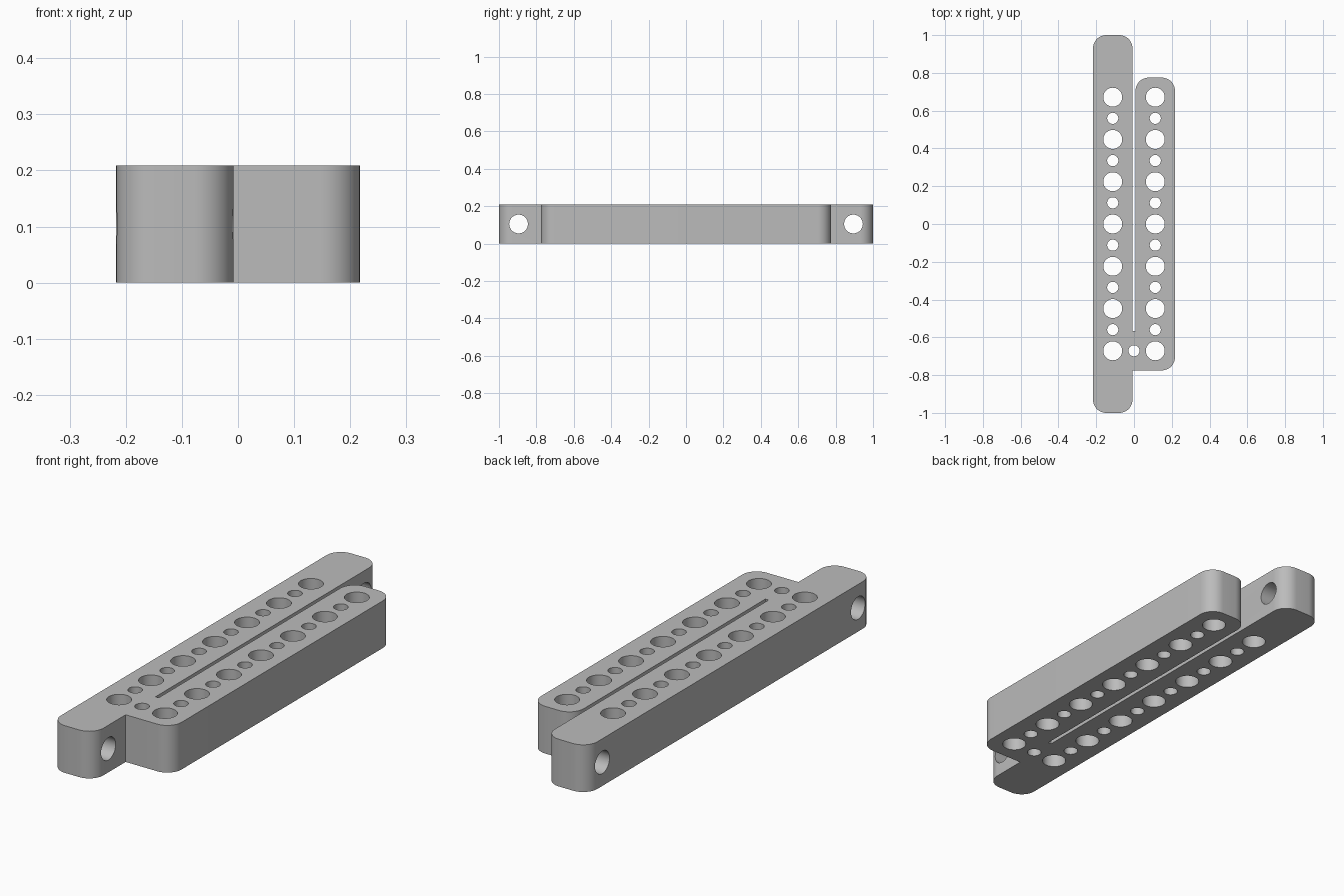
import bpy
import bmesh
from math import pi, sin, cos, radians
from mathutils import Matrix, Vector

cube = bpy.data.objects.get("Cube")
if cube:
    bpy.data.objects.remove(cube, do_unlink=True)

HEIGHT = 0.209
OUTER, INNER = 0.217, 0.008       # bar edges measured from the middle
LONG, SHORT = 1.0, 0.775          # half lengths of the two bars
SLOT_END = -0.567
RADIUS = 0.07
PITCH = 0.2238
BIG, SMALL = 0.05, 0.0295
BAR_X = (OUTER + INNER) / 2

grey = bpy.data.materials.new("plain grey")
grey.use_nodes = True
colour = (0.5, 0.5, 0.5, 1)
grey.diffuse_color = colour
grey.node_tree.nodes["Principled BSDF"].inputs["Base Color"].default_value = colour


def make_object(name, bm):
    mesh = bpy.data.meshes.new(name)
    bm.to_mesh(mesh)
    bm.free()
    mesh.materials.append(grey)
    obj = bpy.data.objects.new(name, mesh)
    bpy.context.collection.objects.link(obj)
    return obj


def rounded(corners, steps=12):
    """Replace each right-angled corner (x, y, radius) by an arc."""
    points = []
    for i, (x, y, r) in enumerate(corners):
        c = Vector((x, y))
        if r == 0:
            points.append(c)
            continue
        before = (Vector(corners[i - 1][:2]) - c).normalized()
        after = (Vector(corners[(i + 1) % len(corners)][:2]) - c).normalized()
        centre = c + r * (before + after)
        for k in range(steps + 1):
            a = pi / 2 * k / steps
            points.append(centre - r * (after * cos(a) + before * sin(a)))
    return points


# Two parallel bars joined by a bridge at the front end
outline = rounded([
    (-OUTER, -LONG, RADIUS), (-INNER, -LONG, RADIUS), (-INNER, -SHORT, 0),
    (OUTER, -SHORT, RADIUS), (OUTER, SHORT, RADIUS), (INNER, SHORT, RADIUS),
    (INNER, SLOT_END, 0), (-INNER, SLOT_END, 0),
    (-INNER, LONG, RADIUS), (-OUTER, LONG, RADIUS)])
bm = bmesh.new()
base = bm.faces.new([bm.verts.new((p.x, p.y, 0)) for p in outline])
top = bmesh.ops.extrude_face_region(bm, geom=[base])["geom"]
bmesh.ops.translate(bm, vec=(0, 0, HEIGHT),
                    verts=[v for v in top if isinstance(v, bmesh.types.BMVert)])
bmesh.ops.recalc_face_normals(bm, faces=bm.faces)
body = make_object("double_bar", bm)

# Drills for all the holes
drill = bmesh.new()


def add_drill(position, radius, sideways=False):
    matrix = Matrix.Translation(position)
    if sideways:
        matrix = matrix @ Matrix.Rotation(pi / 2, 4, 'Y')
    bmesh.ops.create_cone(drill, cap_ends=True, segments=48, radius1=radius,
                          radius2=radius, depth=0.5, matrix=matrix)


for x in (-BAR_X, BAR_X):
    for k in range(-6, 7):
        add_drill((x, k * PITCH / 2, HEIGHT / 2), SMALL if k % 2 else BIG)
add_drill((0, -3 * PITCH, HEIGHT / 2), SMALL)
for k in (-4, 4):
    add_drill((-BAR_X, k * PITCH, HEIGHT / 2), BIG, sideways=True)
cutter = make_object("hole_cutter", drill)
cutter.hide_render = True

# Cut the holes and smooth the curved walls
cut = body.modifiers.new("holes", 'BOOLEAN')
cut.operation = 'DIFFERENCE'
cut.solver = 'EXACT'
cut.object = cutter
bpy.ops.object.select_all(action='DESELECT')
bpy.context.view_layer.objects.active = body
body.select_set(True)
bpy.ops.object.modifier_apply(modifier=cut.name)
bpy.data.objects.remove(cutter, do_unlink=True)
bpy.ops.object.shade_smooth_by_angle(angle=radians(30))
